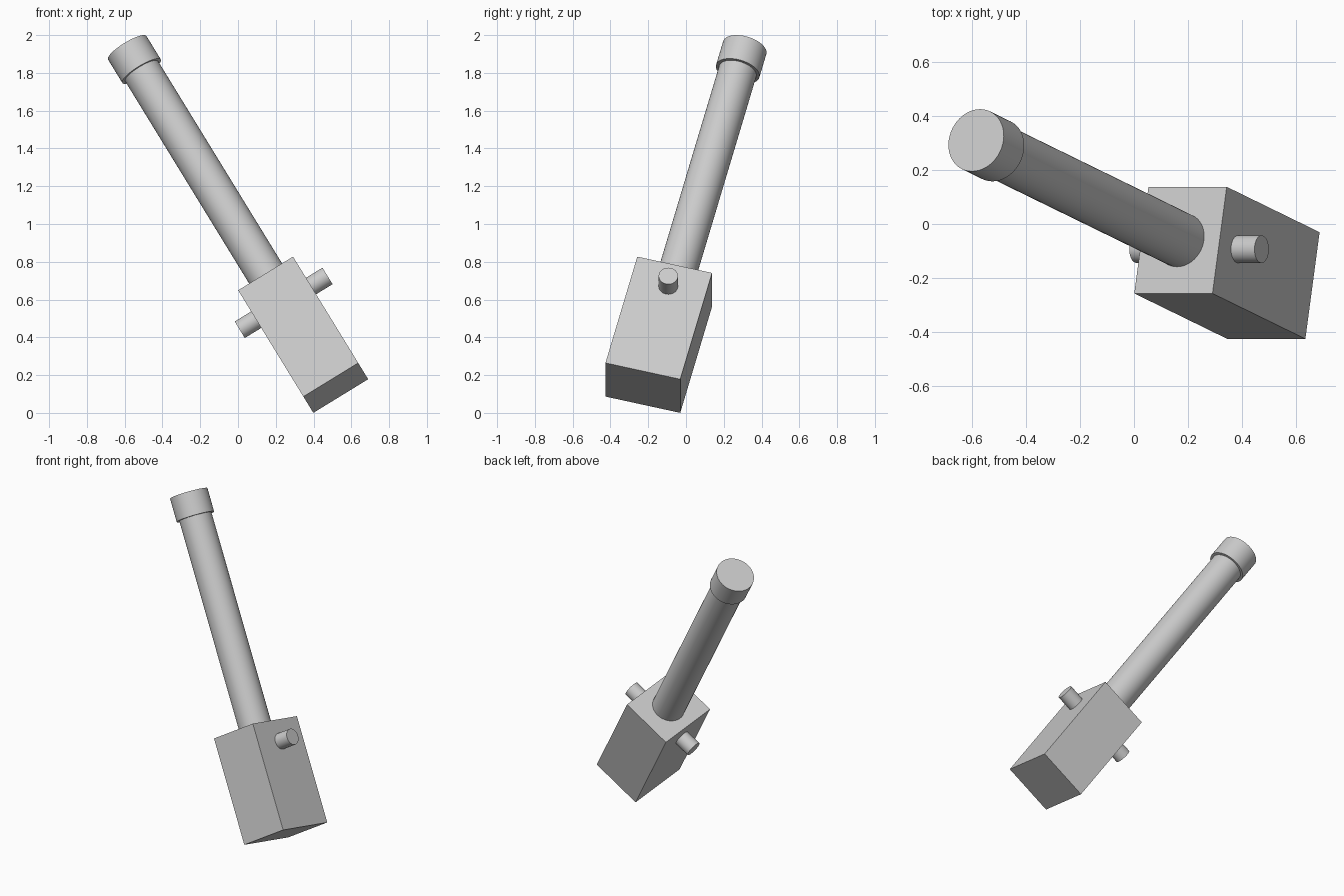
import bpy
from math import pi
from mathutils import Matrix, Euler, Vector

if "Cube" in bpy.data.objects:
    bpy.data.objects.remove(bpy.data.objects["Cube"])

# Tilted frame: origin at the centre of the block's top face, local z along the handle
S = 0.6812
FRAME = (Matrix.Translation((0.1726, -0.0599, 0.695))
         @ Euler((-0.25, -0.55, 0)).to_matrix().to_4x4())


def place(name, local):
    ob = bpy.context.object
    ob.name = name
    ob.matrix_world = FRAME @ local
    return ob


def rod(name, radius, length, centre, turn=0.0):
    bpy.ops.mesh.primitive_cylinder_add(vertices=48, radius=radius * S, depth=length * S)
    bpy.ops.object.shade_smooth_by_angle()
    return place(name, Matrix.Translation(Vector(centre) * S) @ Matrix.Rotation(turn, 4, 'Y'))


# Block head
bpy.ops.mesh.primitive_cube_add(size=1)
head = bpy.context.object
head.data.transform(Matrix.Diagonal((0.5 * S, 0.6 * S, 1.0 * S, 1)))
place("block_head", Matrix.Translation((0, 0, -0.5 * S)))

# Handle, its end cap, and the cross pin through the head
rod("handle", 0.15, 2.15, (0, 0, 1.025))
rod("end_cap", 0.175, 0.22, (0, 0, 2.09))
rod("cross_pin", 0.075, 0.8, (0, 0, -0.2), pi / 2)
